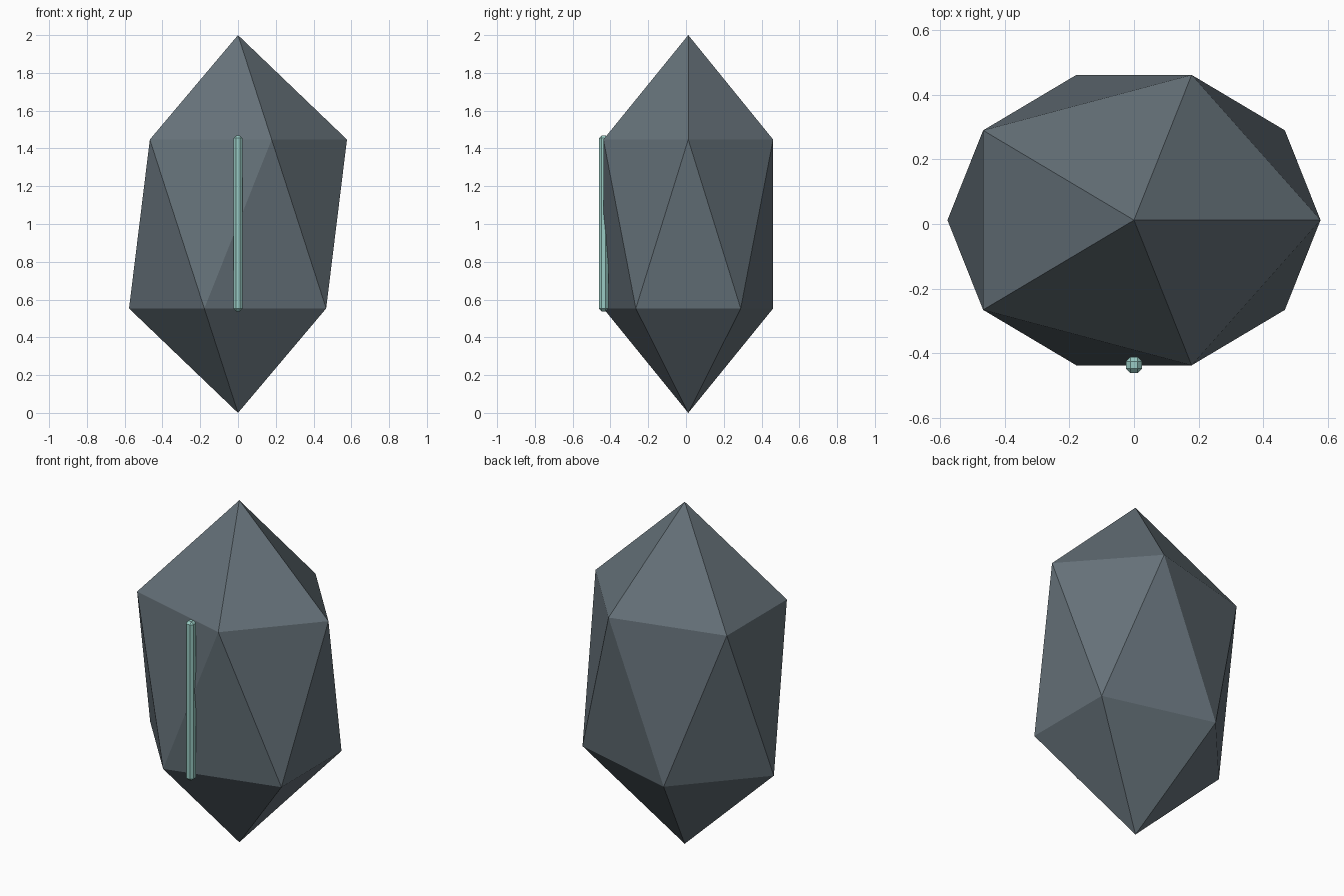
import bpy

if "Cube" in bpy.data.objects:
    bpy.data.objects.remove(bpy.data.objects["Cube"])


def colour(obj, name, rgb):
    mat = bpy.data.materials.new(name)
    mat.diffuse_color = (*rgb, 1)
    mat.use_nodes = True
    mat.node_tree.nodes["Principled BSDF"].inputs["Base Color"].default_value = mat.diffuse_color
    obj.data.materials.append(mat)


# Faceted stone: a stretched icosahedron
bpy.ops.mesh.primitive_ico_sphere_add(subdivisions=1, radius=1, location=(0, 0.012, 1))
stone = bpy.context.object
stone.name = "crystal_body"
stone.scale = (0.645, 0.528, 1)
bpy.ops.object.transform_apply(location=False, rotation=False, scale=True)
colour(stone, "slate", (0.13, 0.165, 0.19))

# Thin chamfered strip set into the front
bpy.ops.mesh.primitive_cube_add(size=1, location=(0, -0.436, 1.003))
strip = bpy.context.object
strip.name = "front_strip"
strip.scale = (0.05, 0.05, 0.93)
bpy.ops.object.transform_apply(location=False, rotation=False, scale=True)
bevel = strip.modifiers.new("chamfer", 'BEVEL')
bevel.width = 0.014
bevel.segments = 1
colour(strip, "pale_teal", (0.32, 0.6, 0.55))
